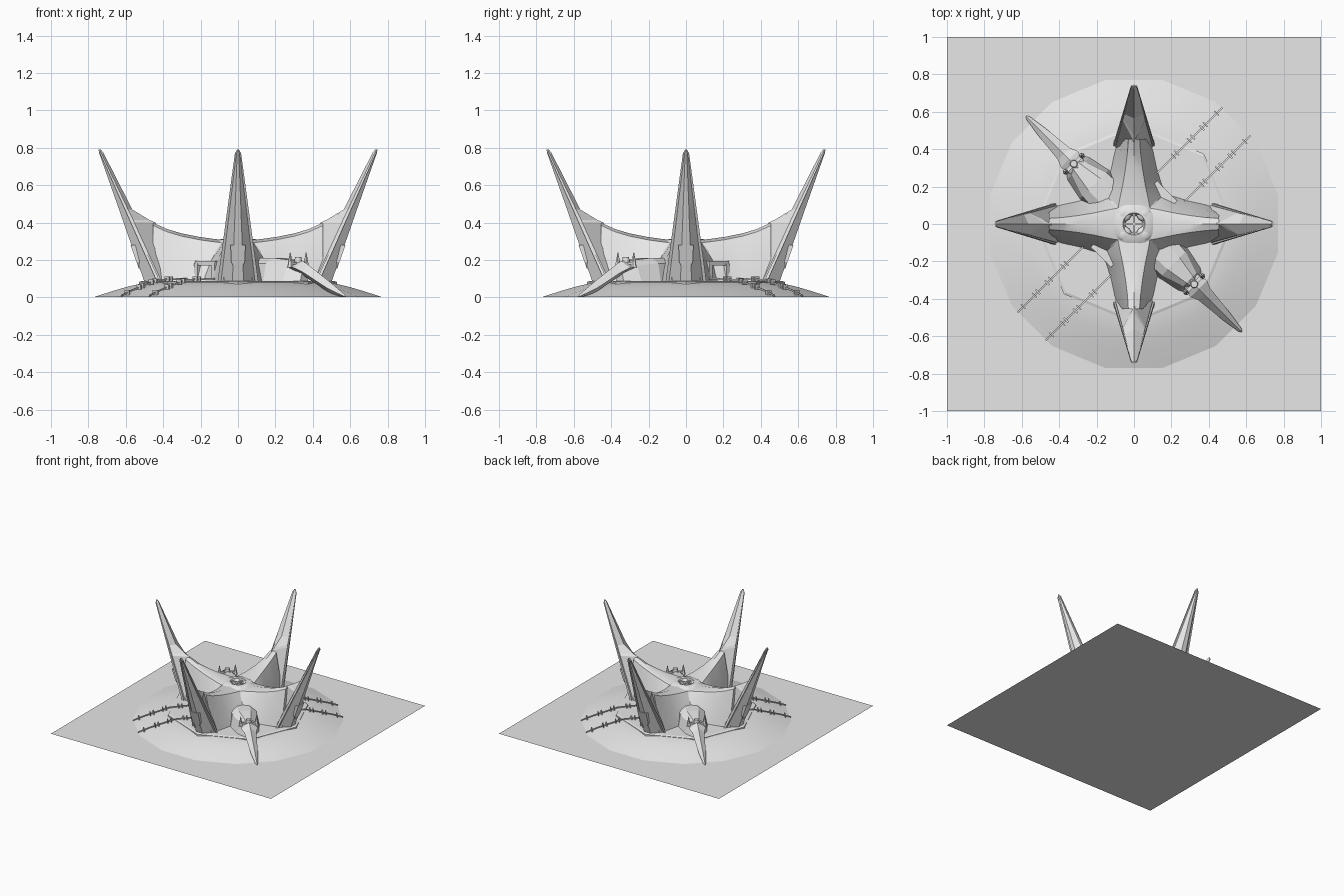
import bpy, bmesh, math
from mathutils import Matrix, Vector

if "Cube" in bpy.data.objects:
    bpy.data.objects.remove(bpy.data.objects["Cube"])

grey = bpy.data.materials.new("pale_grey")
grey.diffuse_color = (0.8, 0.8, 0.8, 1)
grey.use_nodes = True
grey.node_tree.nodes["Principled BSDF"].inputs["Base Color"].default_value = grey.diffuse_color


def finish(name, bm, angle=0.0, smooth=None):
    """Turn a bmesh into an object, rotated about z by angle degrees."""
    bmesh.ops.transform(bm, verts=bm.verts, matrix=Matrix.Rotation(math.radians(angle), 4, 'Z'))
    bmesh.ops.recalc_face_normals(bm, faces=bm.faces)
    me = bpy.data.meshes.new(name)
    bm.to_mesh(me)
    bm.free()
    me.materials.append(grey)
    ob = bpy.data.objects.new(name, me)
    bpy.context.collection.objects.link(ob)
    if smooth:
        bpy.ops.object.select_all(action='DESELECT')
        ob.select_set(True)
        bpy.context.view_layer.objects.active = ob
        bpy.ops.object.shade_smooth_by_angle(angle=math.radians(smooth))
    return ob


def add_loft(bm, rings, caps=True):
    """Skin a list of closed rings that share one point count."""
    rows = [[bm.verts.new(p) for p in r] for r in rings]
    n = len(rows[0])
    for a, b in zip(rows, rows[1:]):
        for i in range(n):
            bm.faces.new((a[i], a[(i + 1) % n], b[(i + 1) % n], b[i]))
    if caps:
        bm.faces.new(rows[0])
        bm.faces.new(rows[-1])


def loft(name, rings, angle=0.0, smooth=None, caps=True):
    bm = bmesh.new()
    add_loft(bm, rings, caps)
    return finish(name, bm, angle, smooth)


def circle(r, z, n, offset=0.0):
    return [(r * math.cos(2 * math.pi * (i + offset) / n),
             r * math.sin(2 * math.pi * (i + offset) / n), z) for i in range(n)]


def add_box(bm, lo, hi):
    mid = [(a + b) / 2 for a, b in zip(lo, hi)]
    size = [b - a for a, b in zip(lo, hi)]
    bmesh.ops.create_cube(bm, size=1, matrix=Matrix.Translation(mid) @ Matrix.Diagonal((*size, 1)))


def add_cone(bm, p, r1, r2, h, n=6):
    bmesh.ops.create_cone(bm, cap_ends=True, segments=n, radius1=r1, radius2=r2, depth=h,
                          matrix=Matrix.Translation((p[0], p[1], p[2] + h / 2)))


# Square ground slab surface
bm = bmesh.new()
bmesh.ops.create_grid(bm, x_segments=1, y_segments=1, size=1)
finish("ground_sheet", bm)

# Sixteen-sided mound and the octagonal floor on top of it
loft("mound", [circle(r, z, 16, 0.5) for r, z in
               ((0.785, 0.002), (0.69, 0.032), (0.6, 0.058), (0.5, 0.08))], smooth=40)
loft("octagon_floor", [circle(0.53, 0.06, 8), circle(0.53, 0.083, 8), circle(0.515, 0.088, 8)])

# Central dome, open at the crown
dome = ((0.25, 0.08), (0.225, 0.14), (0.195, 0.2), (0.165, 0.25),
        (0.13, 0.285), (0.1, 0.31), (0.06, 0.315), (0.045, 0.285))
loft("dome", [circle(r, z, 24) for r, z in dome], smooth=50)

# Four rounded lobes and a cross in the crown
for k in range(4):
    bm = bmesh.new()
    bmesh.ops.create_uvsphere(bm, u_segments=12, v_segments=8, radius=1,
                              matrix=Matrix.Translation((0.075, 0, 0.295)) @ Matrix.Diagonal((0.04, 0.04, 0.02, 1)))
    finish("crown_lobe", bm, 45 + 90 * k, smooth=60)
bm = bmesh.new()
add_box(bm, (-0.06, -0.006, 0.285), (0.06, 0.006, 0.307))
add_box(bm, (-0.006, -0.06, 0.285), (0.006, 0.06, 0.307))
finish("crown_cross", bm)


def arm_ring(x, top, base, ridge):
    """Tent-shaped section of an arm, hollowed a little at the flanks."""
    low, mid = 0.082, 0.082 + (top - 0.082) * 0.5
    m = ridge + (base - ridge) * 0.55
    return [(x, -base, low), (x, -m, mid), (x, -ridge, top - 0.015), (x, 0, top),
            (x, ridge, top - 0.015), (x, m, mid), (x, base, low)]


# x, ridge height, half width at floor, half width at ridge
arm = ((0.06, 0.305, 0.22, 0.09), (0.14, 0.314, 0.2, 0.075), (0.21, 0.324, 0.15, 0.06),
       (0.3, 0.342, 0.122, 0.045), (0.38, 0.366, 0.105, 0.035), (0.455, 0.4, 0.08, 0.03))

for k in range(4):
    a = 90 * k
    # Swept arm running from the dome to the spike
    loft("arm", [arm_ring(*s) for s in arm], a, smooth=35)
    # Tall leaning spike: outer edge, side edges, inner edge
    rings = []
    for z, out, side, w, inn in ((0.083, 0.5, 0.42, 0.1, 0.36), (0.4, 0.612, 0.562, 0.06, 0.44),
                                 (0.415, 0.617, 0.568, 0.058, 0.475), (0.47, 0.636, 0.594, 0.052, 0.565),
                                 (0.77, 0.742, 0.733, 0.015, 0.718), (0.79, 0.746, 0.74, 0.006, 0.732)):
        rings.append([(out, -w * 0.3, z), (out, w * 0.3, z), (side, w, z), (side - 0.012 * w / 0.1, w, z),
                      (inn, 0, z), (side - 0.012 * w / 0.1, -w, z), (side, -w, z)])
    loft("spike", rings, a)
    # Raised rims beside the spike's edges
    for s in (-1, 1):
        foot, tip = Vector((0.425, s * 0.1, 0.085)), Vector((0.736, s * 0.012, 0.775))
        ring = lambda c, r: [c + Vector((dx * r, dy * r, 0)) for dx, dy in ((1, 1), (-1, 1), (-1, -1), (1, -1))]
        loft("spike_rim", [ring(foot, 0.009), ring(tip, 0.004)], a)
    # Rounded shield on the outer face near the foot
    shield = [(0.04, 0.28), (0.036, 0.19), (0.02, 0.155), (-0.02, 0.155), (-0.036, 0.19), (-0.04, 0.28)]
    lean = lambda z: 0.5 + (z - 0.083) * 0.353
    loft("spike_shield", [[(lean(z) + d, y, z) for y, z in shield] for d in (-0.03, 0.005)], a)

for a in (-45, 135):
    # Flared hall reaching out from the dome along the diagonal
    hall = []
    for u, w, top, b in ((0.14, 0.1, 0.21, 0.1), (0.3, 0.09, 0.212, 0.11), (0.42, 0.05, 0.2, 0.085), (0.5, 0.02, 0.15, 0.03)):
        hall.append([(u, -b, 0.082), (u, -w, top - 0.03), (u, -w * 0.5, top),
                     (u, w * 0.5, top), (u, w, top - 0.03), (u, b, 0.082)])
    loft("hall", hall, a)
    # Bent leg reaching down to the ground
    leg = []
    for u, w, top, low in ((0.4, 0.045, 0.2, 0.13), (0.49, 0.062, 0.195, 0.12), (0.53, 0.045, 0.175, 0.1),
                           (0.7, 0.027, 0.08, 0.02), (0.8, 0.012, 0.02, 0.001), (0.815, 0.003, 0.008, 0.001)):
        leg.append([(u, 0, top), (u, w, (top + low) / 2), (u, 0, low), (u, -w, (top + low) / 2)])
    loft("leg", leg, a)
    # Knob and two small horns at the knee
    bm = bmesh.new()
    add_cone(bm, (0.455, 0, 0.18), 0.022, 0.018, 0.035, 12)
    for s in (-1, 1):
        add_cone(bm, (0.455, s * 0.06, 0.16), 0.017, 0.002, 0.08)
        add_box(bm, (0.445, min(0, s * 0.06), 0.175), (0.465, max(0, s * 0.06), 0.19))
    finish("knee_horns", bm, a)

for a in (45, 225):
    # Portal frame over the track
    bm = bmesh.new()
    for s in (-1, 1):
        add_box(bm, (0.17, s * 0.065 - 0.012, 0.08), (0.255, s * 0.065 + 0.012, 0.18))
    add_box(bm, (0.16, -0.077, 0.17), (0.25, 0.077, 0.195))
    finish("portal", bm, a)
    # Two thin rails that follow the floor and the mound
    for s in (-1, 1):
        v = s * 0.106
        path = ((0.24, 0.102), (0.5, 0.094), (0.6, 0.066), (0.69, 0.04), (0.775, 0.01))
        loft("rail", [[(u, v - 0.004, z - 0.004), (u, v + 0.004, z - 0.004),
                       (u, v + 0.004, z + 0.004), (u, v - 0.004, z + 0.004)] for u, z in path], a)
        # Paired clamps on each rail
        bm = bmesh.new()
        for u, z in ((0.405, 0.098), (0.43, 0.098), (0.525, 0.088), (0.55, 0.082), (0.62, 0.062), (0.645, 0.055), (0.73, 0.026)):
            add_box(bm, (u - 0.004, v - 0.017, z - 0.012), (u + 0.004, v + 0.017, z + 0.014))
        finish("rail_clamps", bm, a)
